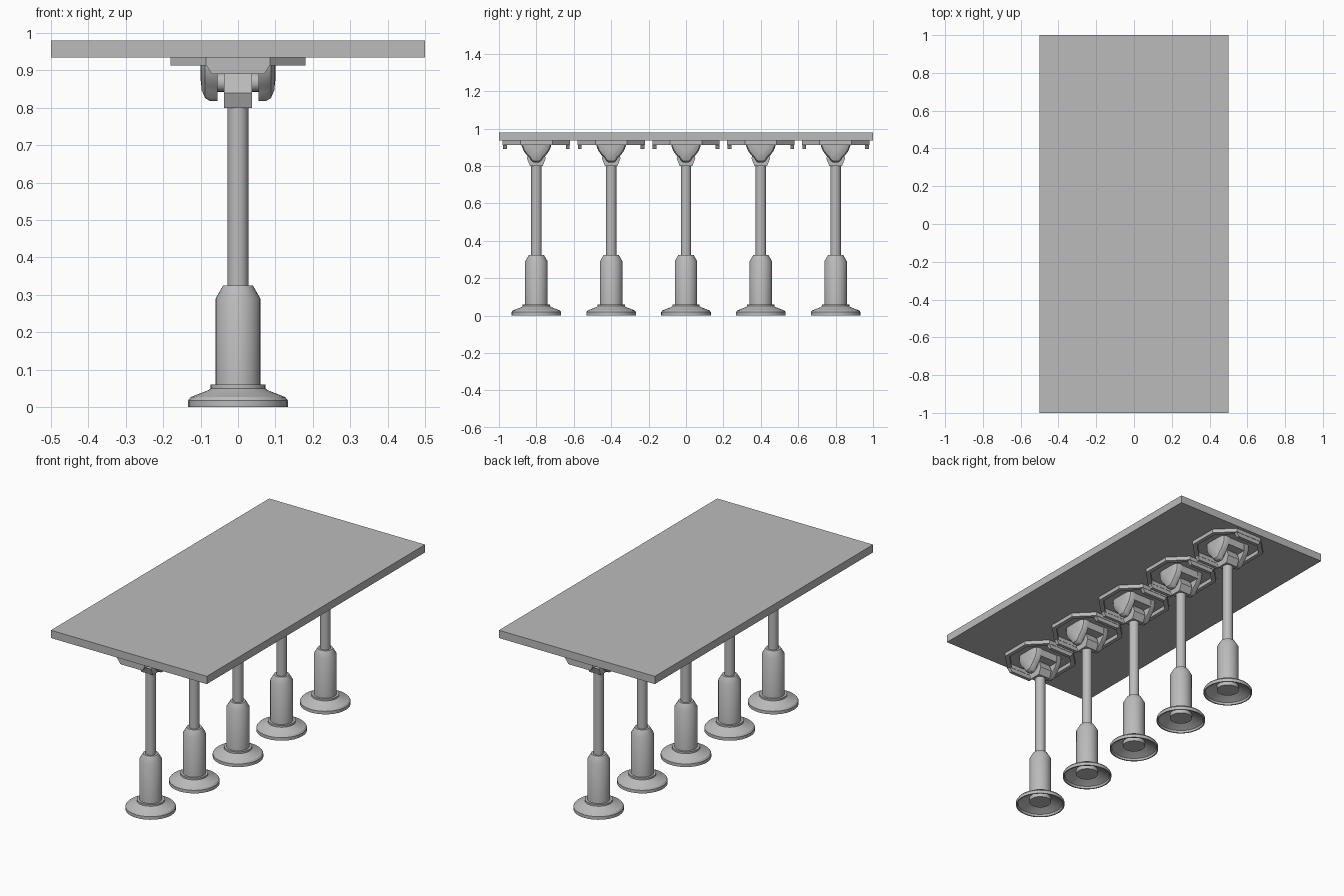
import bpy, bmesh, math

if "Cube" in bpy.data.objects:
    bpy.data.objects.remove(bpy.data.objects["Cube"])

grey = bpy.data.materials.new("plain grey")
grey.diffuse_color = (0.5, 0.5, 0.5, 1)
grey.use_nodes = True
grey.node_tree.nodes["Principled BSDF"].inputs["Base Color"].default_value = grey.diffuse_color
LEG_Y = [-0.8, -0.4, 0.0, 0.4, 0.8]


def finish(name, bm, smooth=False):
    bmesh.ops.recalc_face_normals(bm, faces=bm.faces)
    me = bpy.data.meshes.new(name)
    bm.to_mesh(me)
    bm.free()
    me.materials.append(grey)
    ob = bpy.data.objects.new(name, me)
    bpy.context.collection.objects.link(ob)
    if smooth:
        bpy.ops.object.select_all(action='DESELECT')
        ob.select_set(True)
        bpy.context.view_layer.objects.active = ob
        bpy.ops.object.shade_smooth_by_angle(angle=math.radians(30))
    return ob


def box(name, x, y, z):
    bm = bmesh.new()
    bmesh.ops.create_cube(bm, size=1)
    for v in bm.verts:
        v.co = [r[0] if c < 0 else r[1] for c, r in zip(v.co, (x, y, z))]
    return finish(name, bm)


def lathe(name, profile, y, n=32):
    """Revolve (radius, z) points about a vertical axis."""
    bm = bmesh.new()
    vs = [bm.verts.new((r, y, z)) for r, z in profile]
    es = [bm.edges.new(p) for p in zip(vs, vs[1:])]
    bmesh.ops.spin(bm, geom=vs + es, cent=(0, y, 0), axis=(0, 0, 1),
                   angle=2 * math.pi, steps=n)
    bmesh.ops.remove_doubles(bm, verts=bm.verts, dist=1e-5)
    return finish(name, bm, True)


def loft(name, loops, smooth=False):
    """Join equal-sized loops of points into a capped solid."""
    bm = bmesh.new()
    rings = [[bm.verts.new(p) for p in lp] for lp in loops]
    n = len(rings[0])
    for a, b in zip(rings, rings[1:]):
        for i in range(n):
            j = (i + 1) % n
            bm.faces.new((a[i], a[j], b[j], b[i]))
    bm.faces.new(rings[0])
    bm.faces.new(rings[-1])
    return finish(name, bm, smooth)


def octagon(s, y):
    a, b = 0.18 * s, 0.085 * s
    return [(a, y - b), (a, y + b), (b, y + a), (-b, y + a),
            (-a, y + b), (-a, y - b), (-b, y - a), (b, y - a)]


def octagon_frame(y, z0, z1):
    bm = bmesh.new()
    rings = [[bm.verts.new((px, py, z)) for px, py in octagon(s, y)]
             for s, z in ((1, z0), (1, z1), (0.87, z1), (0.87, z0))]
    for k in range(4):
        a, b = rings[k], rings[(k + 1) % 4]
        for i in range(8):
            j = (i + 1) % 8
            bm.faces.new((a[i], a[j], b[j], b[i]))
    return finish("mount_frame", bm)


def ear_outline(s, x, y):
    """Cheek outline: wide at the top, rounding down to a narrow tip."""
    half = [(0.08, 0.935), (0.078, 0.905), (0.068, 0.88), (0.052, 0.858),
            (0.036, 0.843), (0.026, 0.826), (0.014, 0.818)]
    pts = half + [(-a, z) for a, z in reversed(half)]
    return [(x, y + a * s, 0.935 + (z - 0.935) * s) for a, z in pts]


for y in LEG_Y:
    # top panel
    box("table_panel", (-0.5, 0.5), (y - 0.2, y + 0.2), (0.935, 0.98))

    # hollow foot, sleeve and post
    lathe("foot", [(0.055, 0.045), (0.07, 0.04), (0.122, 0.012), (0.126, 0),
                   (0.133, 0), (0.133, 0.018), (0.126, 0.027), (0.08, 0.045),
                   (0.073, 0.05), (0.073, 0.06), (0.055, 0.06)], y)
    lathe("sleeve", [(0, 0.02), (0.06, 0.02), (0.06, 0.29), (0.04, 0.325),
                     (0, 0.325)], y)
    lathe("post", [(0, 0.32), (0.028, 0.32), (0.028, 0.81), (0, 0.81)], y, 24)

    # tapered head on the post
    head = [(0.034, 0.8), (0.05, 0.84), (0.04, 0.87), (0.022, 0.892)]
    head = [(a, z) for a, z in head] + [(-a, z) for a, z in reversed(head)]
    loft("post_head", [[(x, y + a, z) for a, z in head]
                       for x in (-0.038, 0.038)])

    # hinge pin
    loft("hinge_pin", [[(x, y + 0.025 * math.cos(t * math.pi / 12),
                         0.868 + 0.025 * math.sin(t * math.pi / 12))
                        for t in range(24)] for x in (-0.07, 0.07)], True)

    # hinge cheeks, domed on the outside, under a shared block
    for side in (-1, 1):
        loft("hinge_cheek", [ear_outline(s, side * x, y) for s, x in
                             ((1, 0.055), (1, 0.075), (0.93, 0.088),
                              (0.75, 0.097), (0.5, 0.1))], True)
    box("hinge_block", (-0.06, 0.06), (y - 0.075, y + 0.075), (0.892, 0.935))

    # octagonal mounting frame with end tabs
    octagon_frame(y, 0.913, 0.935)
    for side in (-1, 1):
        loft("frame_tab", [[(-0.085, y + d, 0.914), (0.085, y + d, 0.914),
                            (0.07, y + d, 0.89), (-0.07, y + d, 0.89)]
                           for d in (side * 0.158, side * 0.178)])
